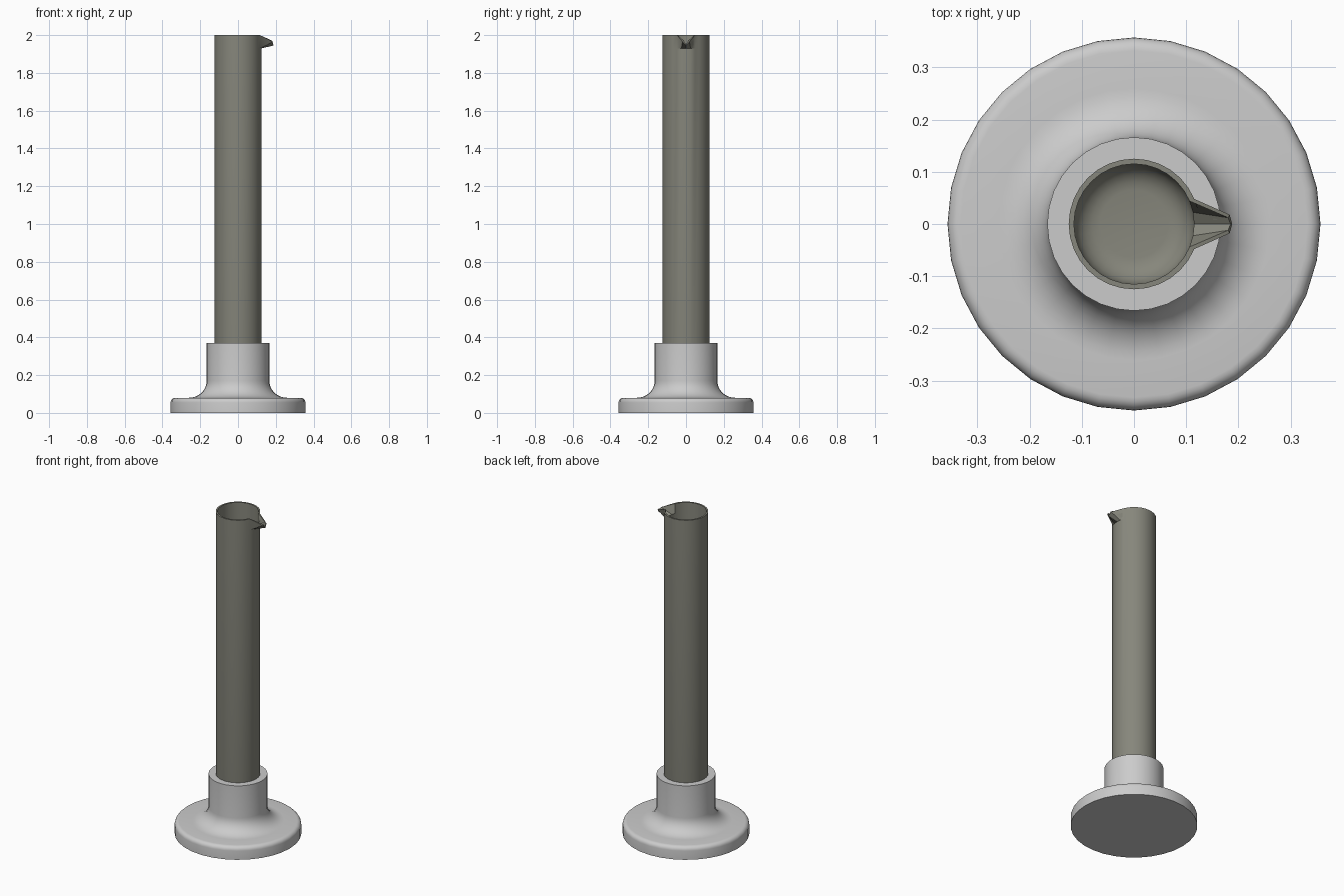
import bpy, bmesh, math

if "Cube" in bpy.data.objects:
    bpy.data.objects.remove(bpy.data.objects["Cube"])

SEG = 32


def lathe(name, profile, shape=None):
    """Revolve (radius, z) points about z; the two ends close on the axis."""
    bm = bmesh.new()
    rings = []
    for i, (r, z) in enumerate(profile):
        if r == 0:
            rings.append([bm.verts.new((0, 0, z))] * SEG)
            continue
        ring = []
        for k in range(SEG):
            a = 2 * math.pi * k / SEG
            p = (r * math.cos(a), r * math.sin(a), z)
            ring.append(bm.verts.new(shape(i, k, p) if shape else p))
        rings.append(ring)
    for lo, hi in zip(rings, rings[1:]):
        for k in range(SEG):
            n = (k + 1) % SEG
            bm.faces.new(list(dict.fromkeys((lo[k], lo[n], hi[n], hi[k]))))
    bmesh.ops.recalc_face_normals(bm, faces=bm.faces)
    mesh = bpy.data.meshes.new(name)
    bm.to_mesh(mesh)
    bm.free()
    obj = bpy.data.objects.new(name, mesh)
    bpy.context.collection.objects.link(obj)
    bpy.ops.object.select_all(action='DESELECT')
    obj.select_set(True)
    bpy.context.view_layer.objects.active = obj
    bpy.ops.object.shade_smooth_by_angle(angle=math.radians(35))
    return obj


def arc(cx, cz, rx, rz, a0, a1, n):
    """Points on an elliptical arc, angles in degrees."""
    return [(cx + rx * math.cos(math.radians(a0 + (a1 - a0) * i / n)),
             cz + rz * math.sin(math.radians(a0 + (a1 - a0) * i / n)))
            for i in range(n + 1)]


# Base: round foot, flared collar and a socket for the tube
foot = [(0, 0), (0.357, 0)] + arc(0.332, 0.055, 0.025, 0.025, 0, 90, 5)
flare = arc(0.26, 0.17, 0.094, 0.09, 270, 180, 9)
collar = [(0.166, 0.37), (0.125, 0.37), (0.125, 0.1), (0, 0.1)]
lathe("base", foot + flare + collar)

# Tube: outer wall, rim, inner wall and rounded floor
outer = [(0, 0.105)] + arc(0.075, 0.155, 0.05, 0.05, 270, 360, 5)
outer += [(0.125, 1.93), (0.125, 2.0)]
inner = [(0.115, 2.0), (0.115, 1.94)] + arc(0.065, 0.165, 0.05, 0.05, 0, -90, 5) + [(0, 0.115)]
OUT_RIM = len(outer) - 1


def spout(i, k, p):
    # Pull three rim points outward and down into a pouring lip
    if i in (OUT_RIM, OUT_RIM + 1) and k in (0, 1, SEG - 1):
        side = {0: 0, 1: 1, SEG - 1: -1}[k]
        inside = i != OUT_RIM
        y = side * (0.012 if inside else 0.018)
        x = 0.188 - (0.005 if side else 0)
        z = (1.965 if side else 1.945) + (0.006 if inside else 0)
        return (x - (0.003 if inside else 0), y, z)
    return p


tube = lathe("measuring_tube", outer + inner, spout)
mat = bpy.data.materials.new("smoky_glass")
mat.diffuse_color = (0.24, 0.24, 0.2, 1)
mat.use_nodes = True
mat.node_tree.nodes["Principled BSDF"].inputs["Base Color"].default_value = mat.diffuse_color
tube.data.materials.append(mat)
